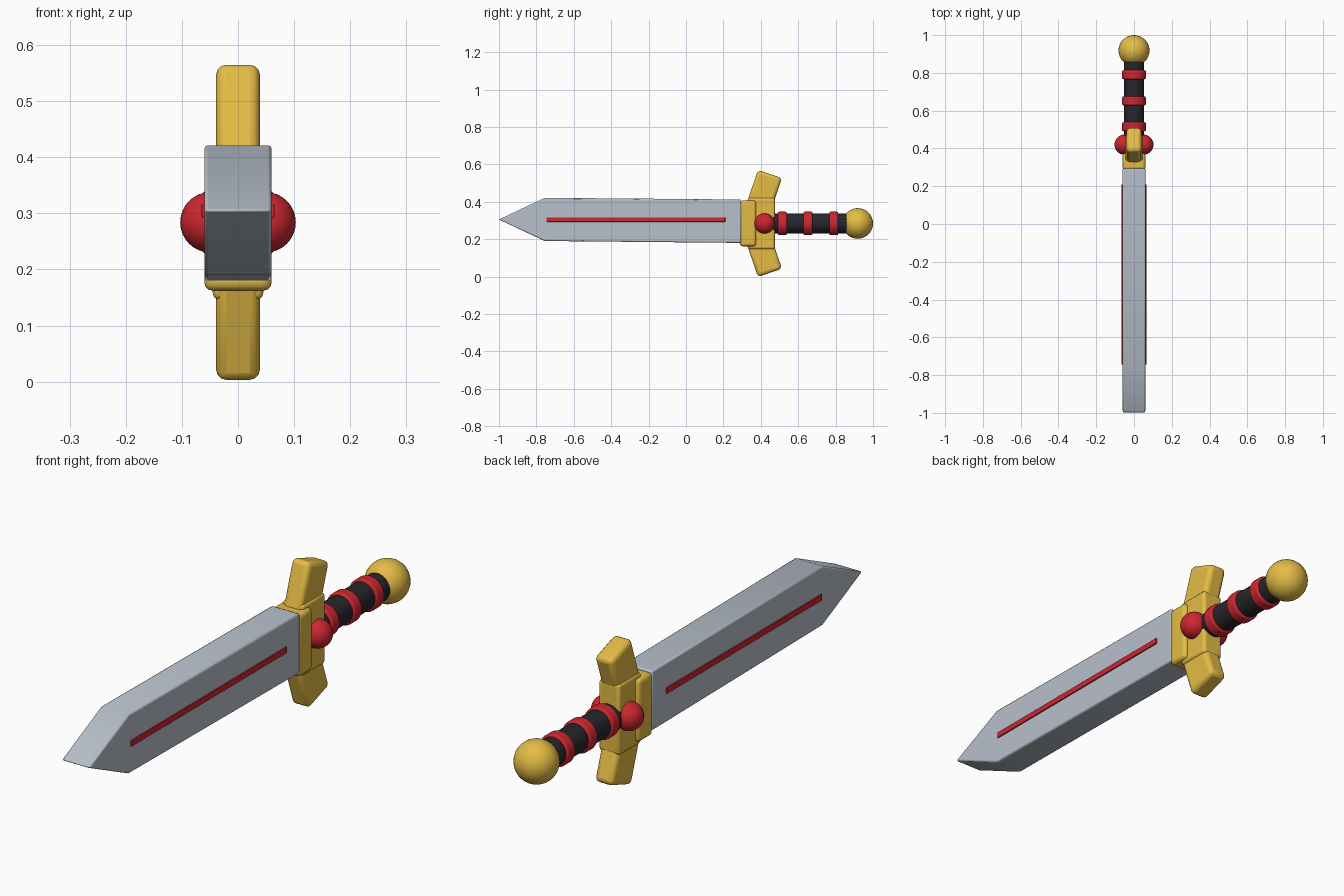
import bpy, bmesh, math

if "Cube" in bpy.data.objects:
    bpy.data.objects.remove(bpy.data.objects["Cube"])

def material(name, rgb):
    m = bpy.data.materials.new(name)
    m.diffuse_color = (*rgb, 1)
    m.use_nodes = True
    m.node_tree.nodes["Principled BSDF"].inputs["Base Color"].default_value = m.diffuse_color
    return m

GOLD = material("gold", (0.78, 0.5, 0.06))
RED = material("red", (0.6, 0.02, 0.03))
BLACK = material("black", (0.02, 0.02, 0.025))
STEEL = material("steel", (0.48, 0.53, 0.6))
AXIS_Z = 0.284  # height of the hilt axis

def finish(ob, name, mat, bevel=0, segments=3):
    ob.name = name
    ob.data.materials.append(mat)
    if bevel:
        b = ob.modifiers.new("bevel", 'BEVEL')
        b.width, b.segments, b.limit_method = bevel, segments, 'ANGLE'
    bpy.ops.object.select_all(action='DESELECT')
    ob.select_set(True)
    bpy.context.view_layer.objects.active = ob
    bpy.ops.object.shade_smooth_by_angle(angle=math.radians(35))
    return ob

# Side profile (y, z) extruded across x
def slab(name, profile, half_x, mat, bevel, segments=3):
    bm = bmesh.new()
    face = bm.faces.new([bm.verts.new((-half_x, y, z)) for y, z in profile])
    new = bmesh.ops.extrude_face_region(bm, geom=[face])["geom"]
    verts = [g for g in new if isinstance(g, bmesh.types.BMVert)]
    bmesh.ops.translate(bm, verts=verts, vec=(2 * half_x, 0, 0))
    bmesh.ops.recalc_face_normals(bm, faces=bm.faces)
    mesh = bpy.data.meshes.new(name)
    bm.to_mesh(mesh)
    bm.free()
    ob = bpy.data.objects.new(name, mesh)
    bpy.context.collection.objects.link(ob)
    return finish(ob, name, mat, bevel, segments)

def box(name, y0, y1, z0, z1, half_x, mat, bevel):
    return slab(name, [(y0, z0), (y1, z0), (y1, z1), (y0, z1)], half_x, mat, bevel)

def rod(name, y0, y1, radius, mat, bevel=0):
    bpy.ops.mesh.primitive_cylinder_add(vertices=32, radius=radius, depth=y1 - y0,
        location=(0, (y0 + y1) / 2, AXIS_Z), rotation=(math.pi / 2, 0, 0))
    return finish(bpy.context.object, name, mat, bevel)

def ball(name, x, y, radius, mat):
    bpy.ops.mesh.primitive_uv_sphere_add(segments=32, ring_count=16, radius=radius,
                                         location=(x, y, AXIS_Z))
    return finish(bpy.context.object, name, mat)

# Blade with pointed tip and red centre stripe on both faces
slab("blade", [(-1, 0.305), (-0.755, 0.19), (0.295, 0.18), (0.295, 0.412), (-0.755, 0.421)],
     0.06, STEEL, 0.006, 2)
for side, x in (("left", -0.061), ("right", 0.061)):
    stripe = box("stripe_" + side, -0.745, 0.21, 0.293, 0.316, 0.004, RED, 0.001)
    stripe.location.x = x

# Guard: collar, centre block and two swept prongs
box("guard_collar", 0.287, 0.375, 0.162, 0.406, 0.06, GOLD, 0.015)
box("guard_block", 0.335, 0.475, 0.146, 0.422, 0.045, GOLD, 0.012)
prong = [(0.318, 0.375), (0.385, 0.57), (0.513, 0.526), (0.46, 0.37)]
slab("guard_prong_top", prong, 0.039, GOLD, 0.018)
slab("guard_prong_bottom", [(y, 2 * AXIS_Z - z) for y, z in prong], 0.039, GOLD, 0.018)

# Gems on both sides of the guard
for side, x in (("left", -0.049), ("right", 0.049)):
    ball("gem_" + side, x, 0.42, 0.054, RED)

# Grip with red rings, and pommel
rod("grip", 0.44, 0.88, 0.054, BLACK)
for i, y in enumerate((0.515, 0.652, 0.79)):
    rod(f"grip_ring_{i + 1}", y - 0.024, y + 0.024, 0.063, RED, 0.008)
ball("pommel", 0, 0.918, 0.082, GOLD)
